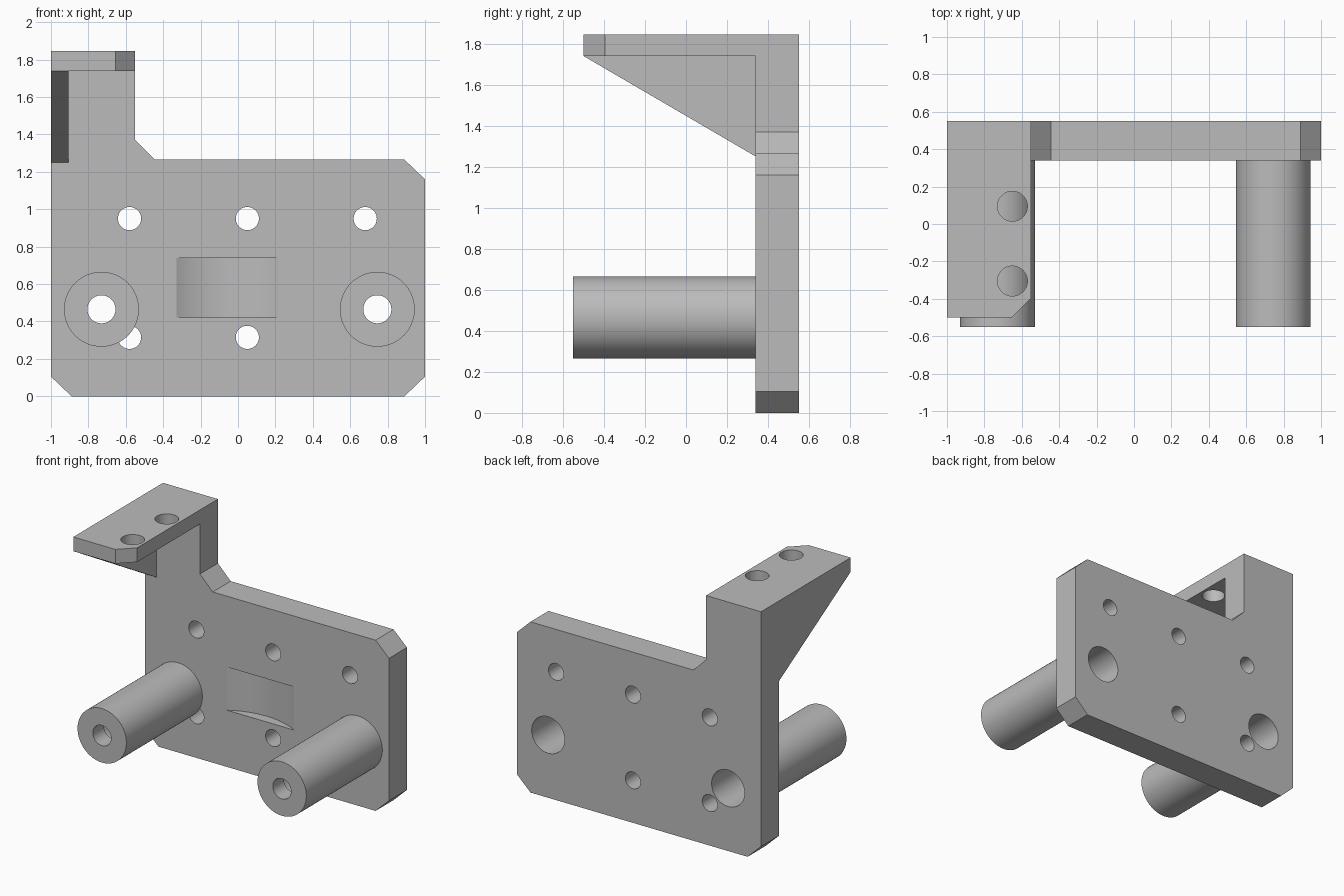
import bpy, bmesh, math
from mathutils import Matrix, Vector

cube = bpy.data.objects.get("Cube")
if cube:
    bpy.data.objects.remove(cube, do_unlink=True)

grey = bpy.data.materials.new("plain_grey")
grey.use_nodes = True
grey.diffuse_color = (0.5, 0.5, 0.5, 1)
grey.node_tree.nodes["Principled BSDF"].inputs["Base Color"].default_value = (0.5, 0.5, 0.5, 1)

FRONT, BACK, TOP = 0.34, 0.55, 1.845      # plate faces and overall height
POST_Z, POST_END = 0.465, -0.55
POSTS = {"right_post": -0.73, "left_post": 0.745}


def finish(name, bm):
    bmesh.ops.recalc_face_normals(bm, faces=bm.faces)
    mesh = bpy.data.meshes.new(name)
    bm.to_mesh(mesh)
    bm.free()
    mesh.materials.append(grey)
    obj = bpy.data.objects.new(name, mesh)
    bpy.context.collection.objects.link(obj)
    return obj


def prism(name, points, push):
    """Extrude a closed outline along a vector."""
    bm = bmesh.new()
    face = bm.faces.new([bm.verts.new(p) for p in points])
    moved = bmesh.ops.extrude_face_region(bm, geom=[face], use_keep_orig=True)["geom"]
    bmesh.ops.translate(bm, vec=push, verts=[v for v in moved if isinstance(v, bmesh.types.BMVert)])
    return finish(name, bm)


def rod(name, start, end, radius, sides=64):
    """Cylinder between two points."""
    a, b = Vector(start), Vector(end)
    turn = (b - a).to_track_quat("Z", "Y").to_matrix().to_4x4()
    bm = bmesh.new()
    bmesh.ops.create_cone(bm, cap_ends=True, segments=sides, radius1=radius, radius2=radius,
                          depth=(b - a).length, matrix=Matrix.Translation((a + b) / 2) @ turn)
    return finish(name, bm)


def cut(obj, cutters):
    """Subtract each cutter, then discard it."""
    for cutter in cutters:
        cutter.hide_render = True
        mod = obj.modifiers.new("cut", "BOOLEAN")
        mod.operation, mod.solver, mod.object = "DIFFERENCE", "EXACT", cutter
        bpy.context.view_layer.objects.active = obj
        bpy.ops.object.modifier_apply(modifier=mod.name)
        bpy.data.objects.remove(cutter, do_unlink=True)


# Main plate with chamfered corners and a raised arm
outline = [(-0.89, 0), (0.89, 0), (1, 0.105), (1, 1.16), (0.89, 1.265), (-0.445, 1.265),
           (-0.55, 1.37), (-0.55, TOP), (-1, TOP), (-1, 0.105)]
plate = prism("main_plate", [(x, FRONT, z) for x, z in outline], (0, BACK - FRONT, 0))

# Screw holes, post bores and the shallow curved recess
holes = [(-0.58, 0.95), (0.05, 0.95), (0.68, 0.95), (-0.58, 0.315), (0.05, 0.315)]
cutters = [rod("hole_cutter", (x, 0.2, z), (x, 0.7, z), 0.062, 48) for x, z in holes]
cutters += [rod("bore_cutter", (x, 0.2, POST_Z), (x, 0.7, POST_Z), 0.135) for x in POSTS.values()]
half, depth = 0.275, 0.075
radius = (half ** 2 + depth ** 2) / (2 * depth)
centre_y = FRONT + depth - radius
cutters.append(rod("recess_cutter", (-0.055, centre_y, 0.42), (-0.055, centre_y, 0.74), radius, 160))
cut(plate, cutters)

# Shelf with one chamfered corner and two holes
shelf_outline = [(-1, -0.5), (-0.655, -0.5), (-0.55, -0.395), (-0.55, FRONT), (-1, FRONT)]
shelf = prism("shelf", [(x, y, 1.74) for x, y in shelf_outline], (0, 0, TOP - 1.74))
cut(shelf, [rod("shelf_cutter", (-0.65, y, 1.6), (-0.65, y, 2), 0.08) for y in (0.095, -0.305)])

# Triangular gusset under the shelf
gusset = prism("gusset", [(-1, -0.5, 1.74), (-1, FRONT, 1.74), (-1, FRONT, 1.25)], (0.095, 0, 0))

# Hollow posts with a narrow hole through the end wall
parts = [plate, shelf, gusset]
for name, x in POSTS.items():
    post = rod(name, (x, POST_END, POST_Z), (x, FRONT, POST_Z), 0.2, 96)
    cut(post, [rod("wide_cutter", (x, POST_END + 0.13, POST_Z), (x, 0.5, POST_Z), 0.135),
               rod("narrow_cutter", (x, -0.7, POST_Z), (x, -0.3, POST_Z), 0.075)])
    parts.append(post)

bpy.ops.object.select_all(action="DESELECT")
for obj in parts:
    obj.select_set(True)
bpy.context.view_layer.objects.active = plate
bpy.ops.object.shade_smooth_by_angle(angle=math.radians(25))
